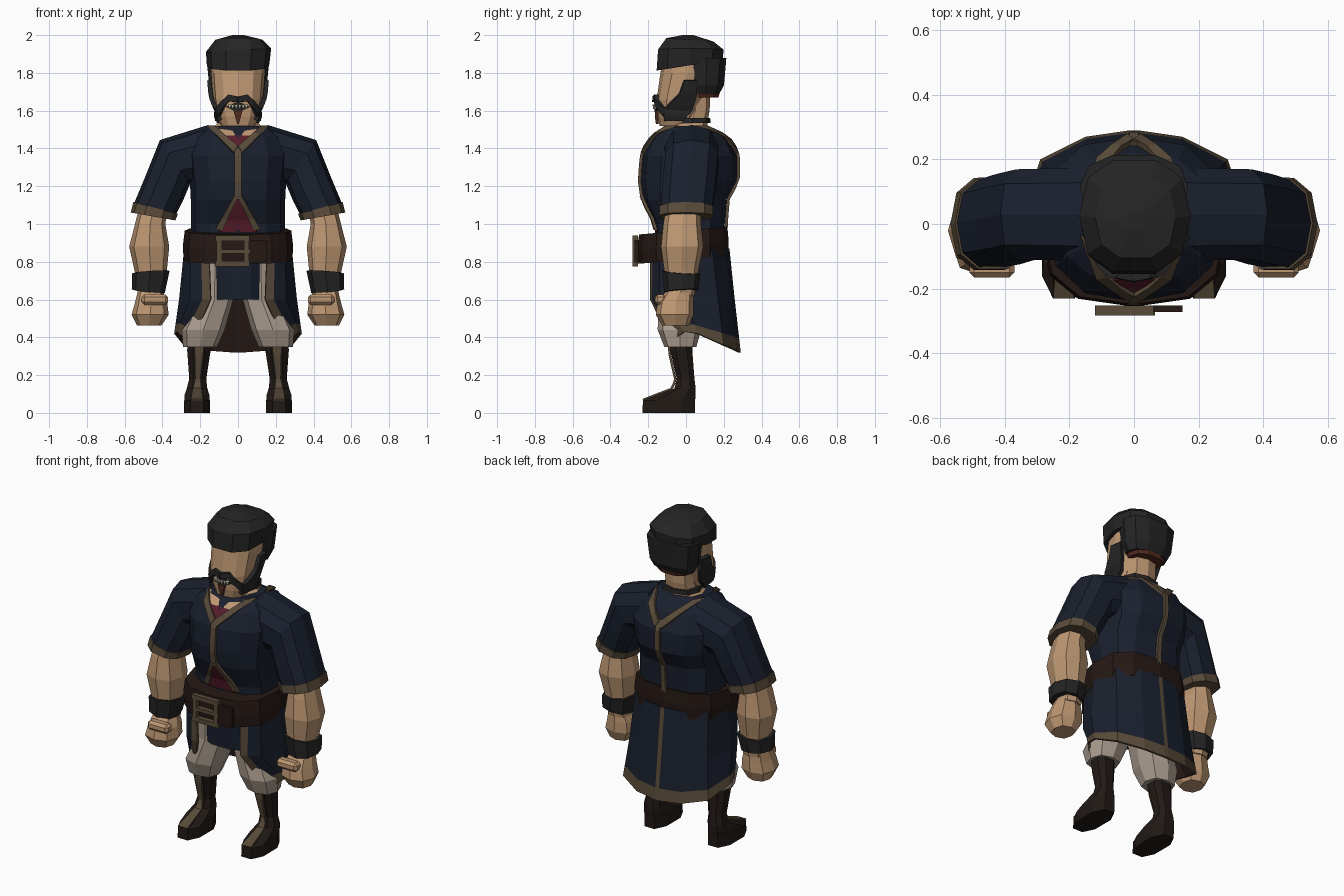
import bpy, bmesh
from math import cos, sin, pi, radians
from mathutils import Vector, Euler
from mathutils.bvhtree import BVHTree

if "Cube" in bpy.data.objects:
    bpy.data.objects.remove(bpy.data.objects["Cube"])

COL = dict(navy=(.010, .014, .026), trim=(.10, .07, .042), skin=(.51, .31, .17),
           belt=(.018, .009, .007), hair=(.018, .018, .018), pants=(.40, .33, .27),
           maroon=(.10, .012, .025), rust=(.09, .025, .014), boot=(.015, .010, .008),
           bone=(.6, .58, .45))
MAT = {}
for k, c in COL.items():
    MAT[k] = bpy.data.materials.new(k)
    MAT[k].diffuse_color = (*c, 1)


def make(name, verts, faces, mat, mirror=False, recalc=True):
    me = bpy.data.meshes.new(name)
    me.from_pydata(verts, [], faces)
    if recalc:
        bm = bmesh.new()
        bm.from_mesh(me)
        bmesh.ops.recalc_face_normals(bm, faces=bm.faces)
        bm.to_mesh(me)
        bm.free()
    ob = bpy.data.objects.new(name, me)
    bpy.context.collection.objects.link(ob)
    me.materials.append(MAT[mat])
    if mirror:
        ob.modifiers.new("mirror", 'MIRROR')
    return ob


def loft(name, rings, mat, n=8, mirror=False, p=.8, turn=0):
    """rings: cx, cy, cz, rx, ry, optional tilt (about y) and pitch (about x) in degrees"""
    verts, faces = [], []
    for cx, cy, cz, rx, ry, *rot in rings:
        tilt, pitch = (list(rot) + [0, 0])[:2]
        e = Euler((radians(pitch), -radians(tilt), 0)).to_matrix()
        for i in range(n):
            a = 2 * pi * (i + turn) / n
            c, s = [(1 if v > 0 else -1) * abs(v) ** p if abs(v) > 1e-6 else 0 for v in (cos(a), sin(a))]
            verts.append(Vector((cx, cy, cz)) + e @ Vector((rx * c, ry * s, 0)))
    for r in range(len(rings) - 1):
        for i in range(n):
            j = (i + 1) % n
            faces.append((r*n + i, r*n + j, r*n + n + j, r*n + n + i))
    faces += [tuple(range(n)), tuple(range(len(verts) - n, len(verts)))]
    return make(name, verts, faces, mat, mirror)


def box(name, c, s, mat, mirror=False, bevel=0):
    v = [(c[0] + x*s[0]/2, c[1] + y*s[1]/2, c[2] + z*s[2]/2) for x in (-1, 1) for y in (-1, 1) for z in (-1, 1)]
    f = [(0, 1, 3, 2), (4, 6, 7, 5), (0, 4, 5, 1), (2, 3, 7, 6), (0, 2, 6, 4), (1, 5, 7, 3)]
    ob = make(name, v, f, mat, mirror)
    if bevel:
        b = ob.modifiers.new("bevel", 'BEVEL')
        b.width, b.segments = bevel, 1
    return ob


def decal(name, rows, target, mat, side='front', mirror=False, off=.008, sub=3):
    """Strip of edge pairs ((u,z),(u,z)) projected on the target's surface"""
    me = target.data
    bvh = BVHTree.FromPolygons([v.co for v in me.vertices], [tuple(f.vertices) for f in me.polygons])
    d = {'front': Vector((0, 1, 0)), 'back': Vector((0, -1, 0)), 'side': Vector((-1, 0, 0))}[side]

    def hit(u, z):
        o = Vector((0, u, z)) if side == 'side' else Vector((u, 0, z))
        h = bvh.ray_cast(o - d * 3, d)[0]
        return (h if h else o) - d * off
    verts = []
    for k in range(len(rows) - 1):
        for t in range(sub + (k == len(rows) - 2)):
            for e in (0, 1):
                a, b = Vector(rows[k][e]), Vector(rows[k + 1][e])
                verts.append(hit(*a.lerp(b, t / sub)))
    faces = [(i, i + 1, i + 3, i + 2) for i in range(0, len(verts) - 2, 2)]
    ob = make(name, verts, faces, mat, False)
    s = ob.modifiers.new("thickness", 'SOLIDIFY')
    s.thickness, s.offset = off * 1.6, 0
    if mirror:
        ob.modifiers.new("mirror", 'MIRROR')
    return ob


# Coat body and sleeves
torso = loft("coat_body", [(0, .02, .85, .25, .18), (0, .02, 1.0, .25, .185), (0, -.005, 1.13, .25, .22),
             (0, .015, 1.23, .255, .255), (0, .02, 1.36, .27, .25), (0, .02, 1.46, .23, .20),
             (0, 0, 1.52, .16, .115)], "navy", 12, p=.75)
loft("sleeve", [(.17, .03, 1.37, .155, .15, 95), (.333, .03, 1.33, .14, .145, 55),
     (.39, .015, 1.19, .12, .145, 36), (.448, 0, 1.06, .115, .14, 12)], "navy", 10, True)
loft("sleeve_cuff", [(.436, .002, 1.085, .122, .147, 15), (.45, 0, 1.04, .12, .148, 10)], "trim", 10, True)

# Coat trim and shirt showing through the openings
decal("neck_opening", [((-.13, 1.512), (.13, 1.512)), ((-.07, 1.45), (.07, 1.45))], torso, "skin", off=.005)
decal("shirt_top", [((-.08, 1.465), (.08, 1.465)), ((-.005, 1.39), (.005, 1.39))], torso, "maroon", off=.006)
decal("shirt_bottom", [((-.005, 1.14), (.005, 1.14)), ((-.1, .96), (.1, .96))], torso, "maroon", off=.006)
for side in ("front", "back"):
    decal("collar_trim_" + side, [((.12, 1.515), (.16, 1.515)), ((0, 1.41), (.02, 1.375))],
          torso, "trim", side, True, .012)
decal("front_trim", [((-.018, 1.41), (.018, 1.41)), ((-.018, 1.13), (.018, 1.13))], torso, "trim", off=.01, sub=6)
decal("front_lower_trim", [((-.002, 1.15), (.02, 1.15)), ((.08, .97), (.12, .97))], torso, "trim", mirror=True, off=.01)
decal("back_trim", [((-.014, 1.42), (.014, 1.42)), ((-.014, .96), (.014, .96))], torso, "trim", 'back', off=.01, sub=8)

# Coat skirt, open at the front: half outlines from front edge to back centre
top = [(.155, -.19, .87), (.195, -.175, .87), (.25, -.14, .87), (.285, 0, .87), (.25, .14, .87), (.13, .21, .87), (.013, .23, .87)]
mid = [(.145, -.19, .60), (.19, -.18, .60), (.255, -.14, .60), (.312, 0, .60), (.265, .17, .60), (.14, .245, .60), (.013, .258, .60)]
low = [(.25, -.08, .37), (.29, -.05, .40), (.325, -.01, .43), (.338, .06, .42), (.29, .20, .36), (.15, .27, .33), (.013, .29, .32)]
hem = [tuple(Vector(b).lerp(Vector(a), .26)) for a, b in zip(mid, low)]
verts, faces = [], []
for lv in (top, mid, hem, low):
    verts += lv + [(-x, y, z) for x, y, z in reversed(lv)]
w = 14
for r in range(3):
    faces += [(r*w + i, r*w + w + i, r*w + w + i + 1, r*w + i + 1) for i in range(w - 1)]
skirt = make("coat_skirt", verts, faces, "navy", recalc=False)
skirt.data.materials.append(MAT["trim"])
skirt.data.materials.append(MAT["belt"])
for f in skirt.data.polygons:
    if f.index // (w - 1) == 2 or f.index % (w - 1) in (0, 6, 12):
        f.material_index = 1
s = skirt.modifiers.new("lining", 'SOLIDIFY')
s.thickness, s.material_offset = .012, 2
loft("tunic_front", [(0, -.02, .9, .19, .16), (0, -.03, .6, .17, .14)], "navy", 10)

# Belt and buckle
loft("belt", [(0, -.015, .965, .282, .235, 0, 5), (0, -.015, .885, .292, .242, 0, 5),
     (0, -.015, .81, .288, .238, 0, 5)], "belt", 12, p=.75)
for i, (x, z, sx, sz) in enumerate([(-.03, .925, .18, .028), (-.03, .79, .18, .028), (.045, .857, .028, .15),
                                    (-.10, .857, .028, .15), (-.02, .855, .17, .022)]):
    box(f"buckle_bar_{i}", (x, -.268, z), (sx, .03, sz), "trim")
box("belt_tab", (.1, -.262, .855), (.1, .02, .12), "belt")

# Arms, bracers and fists
loft("arm", [(.44, -.01, 1.12, .075, .09), (.465, -.02, 1.0, .08, .1), (.47, -.02, .88, .106, .112),
     (.462, -.025, .75, .085, .09), (.46, -.025, .62, .066, .07)], "skin", 8, True)
loft("bracer", [(.462, -.025, .745, .1, .102, -4, -4), (.475, -.025, .645, .088, .09, 6, 4)], "hair", 8, True)
loft("fist", [(.465, -.03, .66, .062, .066), (.46, -.055, .585, .085, .095), (.465, -.06, .52, .098, .1),
     (.47, -.055, .462, .065, .07)], "skin", 8, True)
box("thumb", (.44, -.135, .60), (.14, .06, .055), "skin", True, .015)

# Trousers and boots
loft("trouser_leg", [(.12, -.01, .85, .12, .14), (.125, -.02, .6, .1, .125), (.185, -.035, .44, .115, .115),
     (.2, -.03, .35, .09, .085)], "pants", 8, True)
boot = loft("boot", [(.205, -.025, .4, .066, .062), (.207, -.025, .33, .066, .062), (.213, -.002, .18, .048, .05),
            (.217, -.005, .13, .058, .06), (.217, -.05, .095, .07, .108), (.217, -.09, .065, .072, .147),
            (.217, -.092, 0, .072, .148)], "boot", 8, True, turn=.5)
decal("boot_stripe", [((.18, .36), (.23, .36)), ((.2, .18), (.226, .18)), ((.19, .1), (.244, .1)),
      ((.185, .068), (.25, .068))], boot, "trim", mirror=True)

# Neck and head
loft("neck", [(0, 0, 1.50, .145, .11), (0, .03, 1.545, .095, .085), (0, .05, 1.60, .088, .075),
     (0, .05, 1.72, .09, .08)], "skin")
loft("choker", [(0, .035, 1.535, .115, .095), (0, .035, 1.562, .112, .093)], "hair")
head = loft("head", [(0, -.05, 1.52, .09, .09), (0, -.045, 1.57, .112, .105), (0, -.03, 1.66, .132, .125),
            (0, .01, 1.80, .143, .145), (0, .02, 1.9, .14, .14)], "skin", 12)
loft("hair_band", [(0, .09, 1.67, .105, .085), (0, .09, 1.72, .13, .1)], "rust", 10)

# Cap, sideburns, moustache and mouth
loft("cap_top", [(0, .02, 1.84, .165, .185, 0, 9), (.003, .025, 1.92, .173, .18, 3), (.005, .02, 1.975, .125, .13, 0, -4),
     (0, .01, 2.0, .03, .03)], "hair", 10)
loft("cap_back", [(0, .105, 1.69, .13, .075), (0, .105, 1.735, .152, .1), (0, .11, 1.88, .168, .108)], "hair", 10)
decal("sideburn", [((-.01, 1.76), (.06, 1.76)), ((-.035, 1.69), (.055, 1.68)), ((-.115, 1.61), (.03, 1.60)),
      ((-.115, 1.55), (-.01, 1.55))], head, "hair", 'side', True, .014)
decal("moustache", [((0, 1.675), (0, 1.645)), ((.05, 1.685), (.05, 1.65)), ((.085, 1.65), (.08, 1.61)),
      ((.112, 1.61), (.10, 1.57))], head, "hair", mirror=True, off=.014)
decal("mouth", [((0, 1.648), (0, 1.592)), ((.06, 1.622), (.06, 1.618))], head, "hair", mirror=True, off=.008)
for i, x in enumerate((.008, .026, .042)):
    decal(f"tooth_{i}", [((x - .008, 1.632), (x + .008, 1.632)), ((x - .001, 1.61), (x + .001, 1.61))],
          head, "bone", mirror=True, off=.013, sub=1)
decal("goatee", [((-.024, 1.60), (.024, 1.60)), ((-.004, 1.53), (.004, 1.53))], head, "rust", off=.01)

for m in bpy.data.materials:
    if m.users and not m.is_grease_pencil:
        m.use_nodes = True
        m.node_tree.nodes["Principled BSDF"].inputs["Base Color"].default_value = m.diffuse_color
